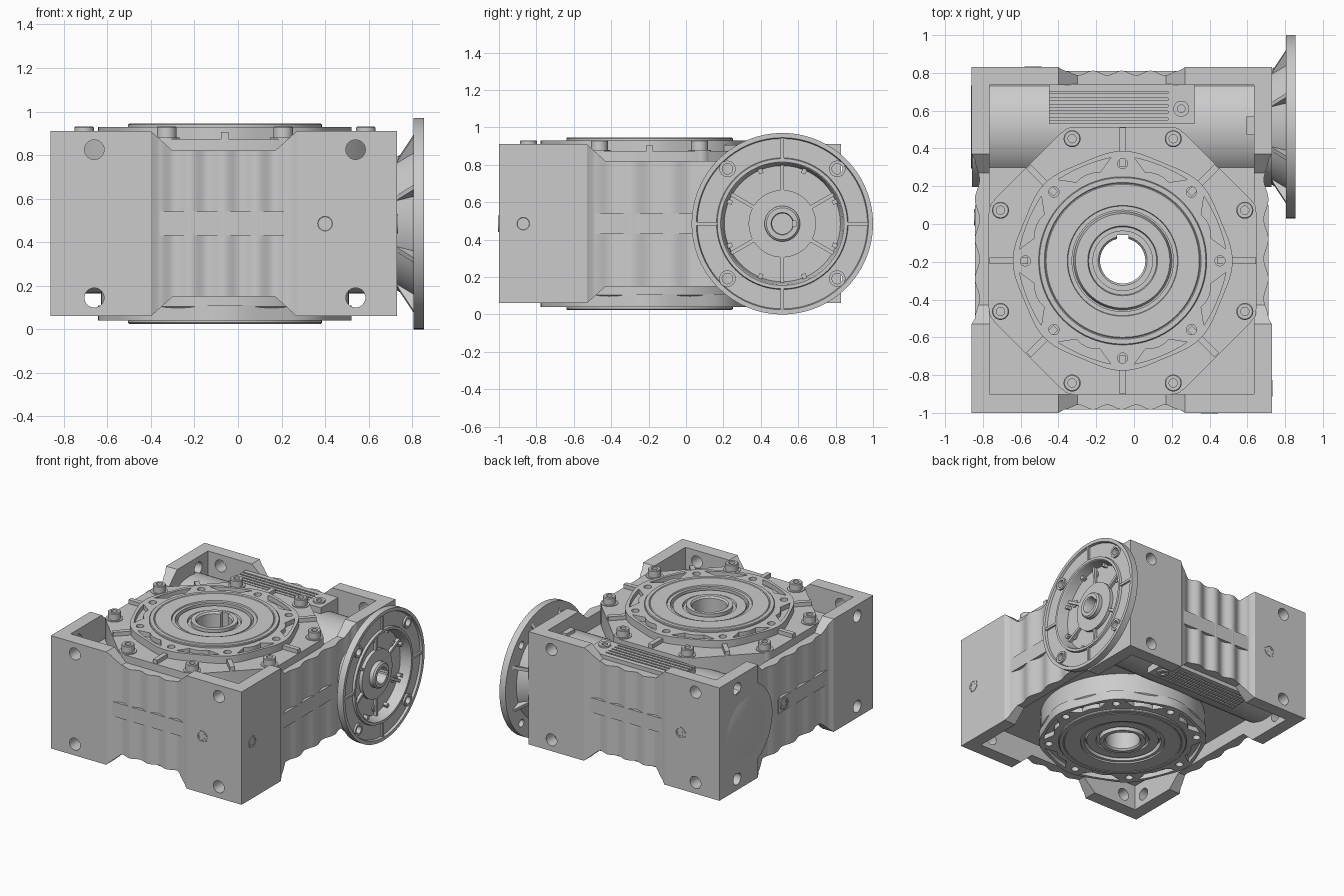
import bpy, bmesh
from math import sin, cos, pi, radians
from mathutils import Matrix

if "Cube" in bpy.data.objects:
    bpy.data.objects.remove(bpy.data.objects["Cube"])

CX, CY = -0.06, -0.195      # output axis (vertical)
WY, WZ = 0.515, 0.485       # worm axis (along x)
MAP = {'z': lambda u, v, w: (u, v, w), 'y': lambda u, v, w: (u, w, v), 'x': lambda u, v, w: (w, u, v)}


def finish(name, bm):
    bmesh.ops.recalc_face_normals(bm, faces=bm.faces[:])
    me = bpy.data.meshes.new(name)
    bm.to_mesh(me)
    bm.free()
    ob = bpy.data.objects.new(name, me)
    bpy.context.collection.objects.link(ob)
    return ob


def prism(name, pts, w0, w1, axis='z', mat=None):
    """Extrude a 2D outline along an axis."""
    bm, f = bmesh.new(), MAP[axis]
    a = [bm.verts.new(f(u, v, w0)) for u, v in pts]
    b = [bm.verts.new(f(u, v, w1)) for u, v in pts]
    bm.faces.new(a)
    bm.faces.new(b)
    for i in range(len(pts)):
        j = (i + 1) % len(pts)
        bm.faces.new((a[i], a[j], b[j], b[i]))
    if mat:
        bm.transform(mat)
    return finish(name, bm)


def lathe(name, prof, cu=0, cv=0, axis='z', n=64):
    """Revolve a closed (radius, height) outline into a ring."""
    bm, f, m = bmesh.new(), MAP[axis], len(prof)
    rows = [[bm.verts.new(f(cu + r * cos(2 * pi * i / n), cv + r * sin(2 * pi * i / n), h))
             for r, h in prof] for i in range(n)]
    for i in range(n):
        p, q = rows[i], rows[(i + 1) % n]
        for k in range(m):
            l = (k + 1) % m
            bm.faces.new((p[k], p[l], q[l], q[k]))
    return finish(name, bm)


def circle(cu, cv, r, n=32):
    return [(cu + r * cos(2 * pi * i / n), cv + r * sin(2 * pi * i / n)) for i in range(n)]


def box(name, x0, x1, y0, y1, z0, z1, mat=None):
    return prism(name, [(x0, y0), (x1, y0), (x1, y1), (x0, y1)], z0, z1, 'z', mat)


def cut(ob, *cutters):
    bpy.context.view_layer.objects.active = ob
    for c in cutters:
        c.hide_render = True
        m = ob.modifiers.new("cut", 'BOOLEAN')
        m.operation, m.solver, m.object = 'DIFFERENCE', 'EXACT', c
        bpy.ops.object.modifier_apply(modifier=m.name)
        bpy.data.objects.remove(c)


def to_underside(ob, name):
    """Copy a part mirrored about the mid height."""
    bm = bmesh.new()
    bm.from_mesh(ob.data)
    bm.transform(Matrix.Translation((0, 0, 2 * WZ)) @ Matrix.Scale(-1, 4, (0, 0, 1)))
    return finish(name, bm)


def about_output(deg):
    return Matrix.Translation((CX, CY, 0)) @ Matrix.Rotation(radians(deg), 4, 'Z')


def about_worm(deg):
    return Matrix.Translation((0, WY, WZ)) @ Matrix.Rotation(radians(deg), 4, 'X')


def polar(r, deg):
    return CX + r * cos(radians(deg)), CY + r * sin(radians(deg))


def wave(a, b):
    """Shallow wavy recess between two corner posts: (position, depth)."""
    n = 48
    return [(a, 0)] + [(a + .03 + (b - a - .06) * i / n, .03 - .012 * cos(8 * pi * i / n))
                       for i in range(n + 1)] + [(b, 0)]


# Housing: rectangular plan with wavy walls between the corner posts
plan = [(-.86, -1)] + [(t, -1 + d) for t, d in wave(-.4, .27)]
plan += [(.73, -1)] + [(.73 - d, t) for t, d in wave(-.53, .37)]
plan += [(.73, .83)] + [(t, .83 - d) for t, d in reversed(wave(-.4, .27))]
plan += [(-.86, .83)] + [(-.86 + d, t) for t, d in reversed(wave(-.53, .37))]
housing = prism("housing", plan, .06, .91)
cut(housing,
    box("c", -.765, .635, -.9, .735, .72, 1.1),
    box("c", -.765, .635, -.9, .735, -.1, .25),
    prism("c", circle(CX, CY, .26, 48), -.1, 1.1))
# notches that lower the walls between the posts, top and bottom
for s in (1, -1):
    z = lambda h: WZ + s * h
    for a, b, axis, lo, hi in ((-.4, .27, 'y', -1.2, 1.0), (-.53, .37, 'x', -1.0, .9)):
        pts = [(a - .022, z(.445)), (a + .1, z(.335)), (b - .1, z(.335)), (b + .022, z(.445))]
        cut(housing, prism("c", pts, lo, hi, axis))
# mounting holes
for h in (.145, .825):
    for x in (-.66, .54):
        cut(housing, prism("c", circle(x, h, .045), -1.2, 1.0, 'y'))
    for y in (-.81, .62):
        cut(housing, prism("c", circle(y, h, .045), -1.0, -.7, 'x'))

# Worm tunnel through the housing (flattened inside the back wall), with its end cap
prism("worm_tunnel", [(min(y, .77), z) for y, z in circle(WY, WZ, .32, 64)], -.857, .728, 'x')
lathe("worm_end_cap", [(.001, -.862), (.218, -.862), (.225, -.859), (.225, -.8), (.001, -.8)], WY, WZ, 'x')
box("tunnel_stop", .595, .64, .47, .57, .7, .83)

# Horizontal bars across the wavy walls
box("front_bar", -.36, .23, -.981, -.92, .43, .54)
box("back_bar", -.36, .23, .75, .811, .43, .54)
box("right_bar", .65, .711, -.5, .1, .43, .54)
box("left_bar", -.841, -.78, -.5, .1, .43, .54)

# Finned pads over the worm, above and below
pad = box("fin_pad", -.45, .32, .53, .74, .7, .85)
cut(pad, *[box("c", -.46, .18, y, y + .012, .83, .9) for y in (.55, .585, .62, .655, .69)])
pads = [pad, lathe("pad_plug", [(.02, .8), (.02, .862), (.042, .862), (.042, .8)], .25, .61, 'z', 24)]
for p in pads:
    to_underside(p, "lower_" + p.name)

# Octagonal cover plate on top with ribs and socket bolts
octo = []
for k in range(8):
    octo += [polar(.753, 22.5 + 45 * k - 3), polar(.753, 22.5 + 45 * k + 3)]
cover = prism("cover_plate", octo, .70, .875)
cut(cover, prism("c", circle(CX, CY, .27, 48), .6, 1))
for k in range(8):
    box("cover_rib", .5, .705, -.017, .017, .86, .905, about_output(45 * k))
    x, y = polar(.70, 22.5 + 45 * k)
    lathe("bolt_seat", [(.015, .72), (.015, .88), (.06, .88), (.06, .72)], x, y, 'z', 32)
    lathe("cover_bolt", [(.022, .85), (.022, .931), (.04, .931), (.045, .926), (.045, .85)], x, y, 'z', 24)

# Output flange: scalloped bolt ring, drum and raised hub, repeated underneath
outline = [polar(.572 + .01 * cos(8 * radians(a)), a) for a in range(0, 360, 3)]
ring = prism("bolt_ring", outline, .86, .93)
cut(ring, prism("c", circle(CX, CY, .32, 64), .8, 1))
for k in range(8):
    mid = 22.5 + 45 * k
    # curved pocket that widens outward between the bolt holes
    slot = [polar(.495 - .0002 * a * a, mid + a) for a in range(-8, 9, 4)]
    slot += [polar(.542 + .00003 * a * a, mid + a) for a in range(16, -17, -4)]
    cut(ring, prism("c", slot, .895, 1))
    x, y = polar(.515, 45 * k)
    cut(ring, prism("c", circle(x, y, .027, 20), .875, 1))
drum = lathe("output_drum", [(.3, .69), (.3, .88), (.555, .88), (.57, .865), (.57, .69)], CX, CY)
hub = lathe("output_hub", [(.257, .69), (.257, .895), (.268, .895), (.268, .935), (.29, .935), (.293, .945),
                           (.405, .945), (.41, .94), (.415, .945), (.44, .945), (.445, .94), (.445, .69)], CX, CY, n=96)
for p in (ring, drum, hub):
    to_underside(p, "lower_" + p.name)

# Seal and hollow output shaft with keyway
lathe("shaft_seal", [(.155, .07), (.155, .91), (.18, .91), (.185, .925), (.25, .925), (.262, .89),
                     (.262, .08), (.25, .045), (.185, .045), (.18, .06)], CX, CY)
shaft = lathe("hollow_shaft", [(.12, .045), (.12, .925), (.13, .937), (.16, .937), (.16, .033), (.13, .033)], CX, CY)
cut(shaft, box("c", CX - .03, CX + .03, CY + .05, CY + .137, -.1, 1.1))

# Motor flange on the right side
flange = lathe("motor_flange", [(.09, .70), (.09, .80), (.18, .80), (.18, .775), (.31, .775), (.325, .85),
                                (.33, .855), (.348, .855), (.352, .838), (.455, .838), (.46, .855), (.485, .855),
                                (.485, .805), (.355, .805), (.30, .72), (.30, .70)], WY, WZ, 'x', 96)
for k in range(4):
    a = radians(45 + 90 * k)
    y, z = WY + .415 * cos(a), WZ + .415 * sin(a)
    cut(flange, prism("c", circle(y, z, .028, 24), .78, .9, 'x'))
    lathe("flange_hole_boss", [(.028, .81), (.028, .853), (.044, .853), (.044, .81)], y, z, 'x', 24)
    box("flange_face_rib", .82, .852, .345, .46, -.009, .009, about_worm(90 * k))
for k in range(8):
    prism("flange_gusset", [(.72, .29), (.74, .33), (.808, .44), (.808, .29)], -.012, .012, 'y',
          about_worm(22.5 + 45 * k))
for k in range(6):
    a = radians(30 + 60 * k)
    lathe("flange_bolt", [(.012, .76), (.012, .783), (.027, .783), (.027, .76)],
          WY + .26 * cos(a), WZ + .26 * sin(a), 'x', 18)
    prism("flange_inner_rib", [(.76, .17), (.795, .17), (.80, .315), (.76, .315)], -.01, .01, 'y',
          about_worm(60 * k))
input_hub = lathe("input_hub", [(.055, .72), (.055, .83), (.06, .84), (.085, .84), (.095, .83), (.095, .72)],
                  WY, WZ, 'x', 48)
cut(input_hub, box("c", .74, .9, WY, WY + .074, WZ - .014, WZ + .014))

# Threaded plugs on the four sides
for u, w, s, axis in ((.40, -1, -1, 'y'), (-.535, .83, 1, 'y'), (-.87, .73, 1, 'x'), (.035, -.843, -1, 'x')):
    lathe("oil_plug", [(.022, w - s * .03), (.022, w + s * .002), (.032, w + s * .002), (.034, w + s * .004),
                       (.044, w + s * .004), (.044, w - s * .03)], u, WZ, axis, 24)
    prism("plug_socket", circle(u, WZ, .023, 6), w - s * .03, w + s * .001, axis)

# Smooth curved surfaces, keep hard edges
bpy.ops.object.select_all(action='SELECT')
bpy.context.view_layer.objects.active = housing
bpy.ops.object.shade_smooth_by_angle(angle=radians(30))
